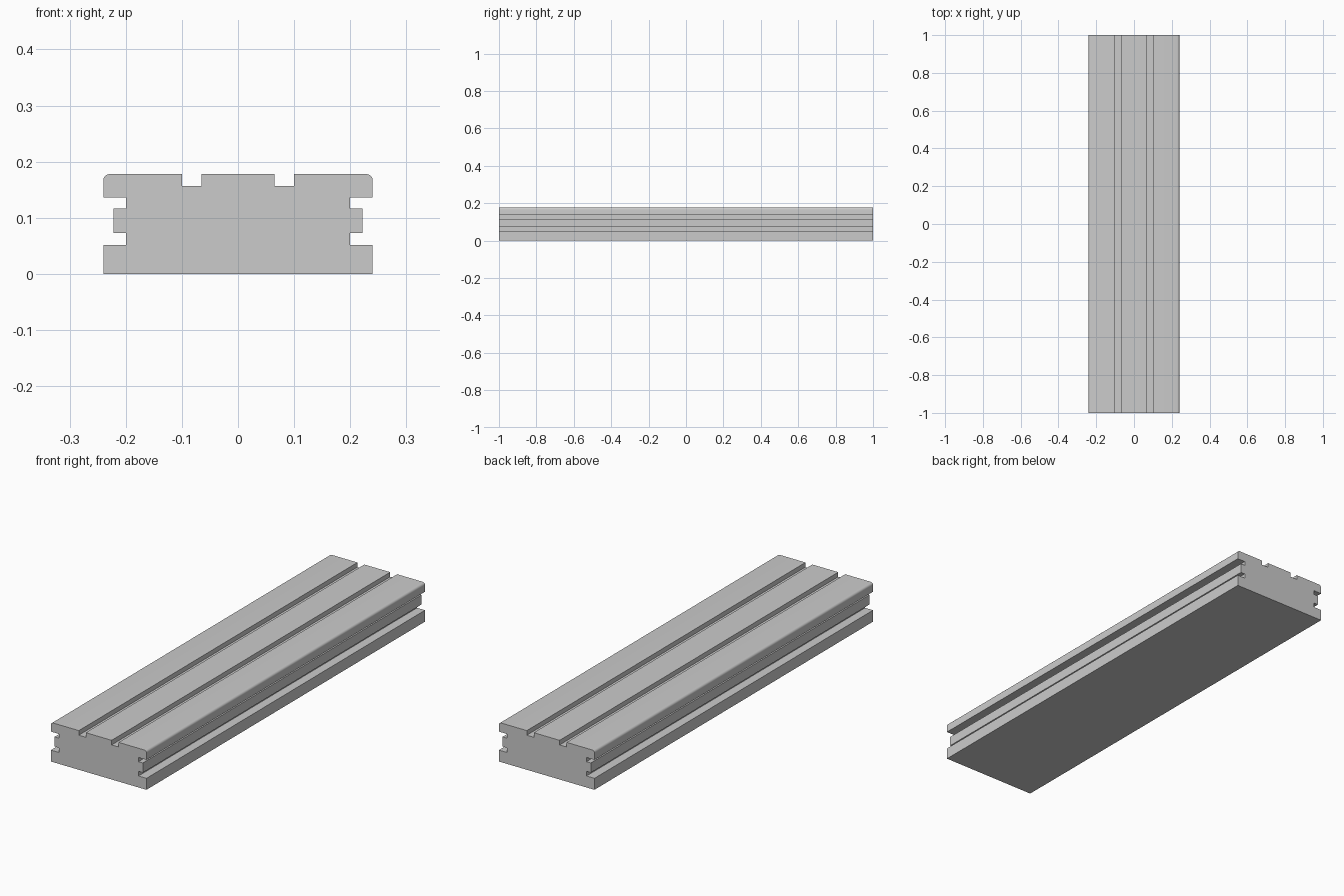
import bpy, bmesh, math

if "Cube" in bpy.data.objects:
    bpy.data.objects.remove(bpy.data.objects["Cube"])

LENGTH = 2.0
TOP, HALF_W, R, SEGS = 0.178, 0.24, 0.011, 5

# Right half of the cross-section, from bottom edge round to the top groove
half = [(HALF_W, 0), (HALF_W, 0.052), (0.2, 0.052), (0.2, 0.073),
        (0.222, 0.073), (0.222, 0.117), (0.2, 0.117), (0.2, 0.136),
        (HALF_W, 0.136)]
# Rounded top corner
for i in range(SEGS + 1):
    a = math.pi / 2 * i / SEGS
    half.append((HALF_W - R + R * math.cos(a), TOP - R + R * math.sin(a)))
# Top groove
half += [(0.1, TOP), (0.1, 0.157), (0.065, 0.157), (0.065, TOP)]

# Mirror to the full outline
outline = half + [(-x, z) for x, z in reversed(half)]

# Extrude the outline along the length
bm = bmesh.new()
face = bm.faces.new([bm.verts.new((x, -LENGTH / 2, z)) for x, z in outline])
ext = bmesh.ops.extrude_face_region(bm, geom=[face], use_keep_orig=True)
moved = [g for g in ext["geom"] if isinstance(g, bmesh.types.BMVert)]
bmesh.ops.translate(bm, verts=moved, vec=(0, LENGTH, 0))
bmesh.ops.recalc_face_normals(bm, faces=bm.faces)

mesh = bpy.data.meshes.new("grooved_beam")
bm.to_mesh(mesh)
bm.free()
beam = bpy.data.objects.new("grooved_beam", mesh)
bpy.context.collection.objects.link(beam)

# Smooth only the rounded corners
bpy.context.view_layer.objects.active = beam
beam.select_set(True)
bpy.ops.object.shade_smooth_by_angle(angle=math.radians(30))
